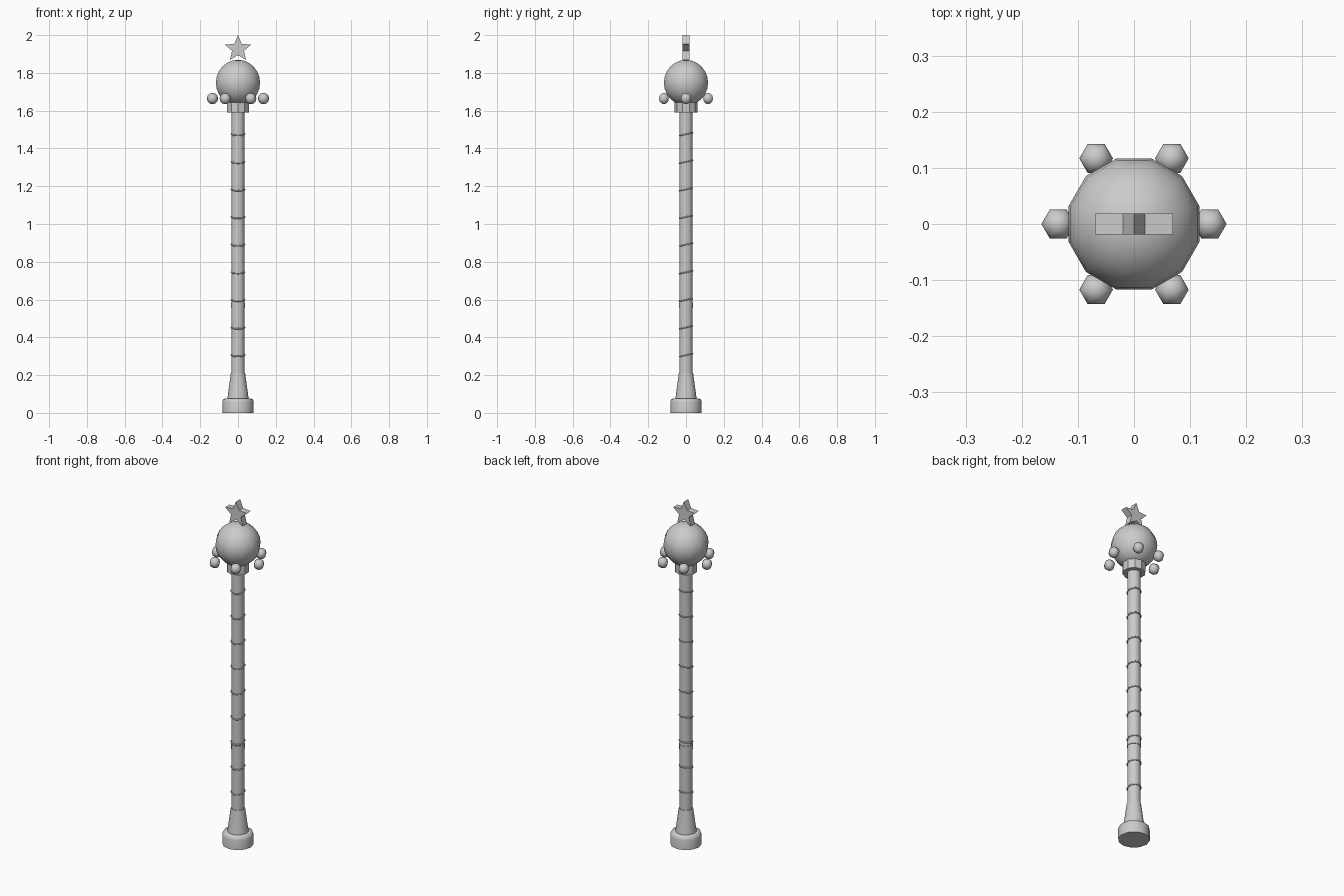
import bpy, bmesh, math

if "Cube" in bpy.data.objects:
    bpy.data.objects.remove(bpy.data.objects["Cube"])

grey = bpy.data.materials.new("light grey")
grey.diffuse_color = (0.6, 0.6, 0.6, 1)
grey.use_nodes = True
grey.node_tree.nodes["Principled BSDF"].inputs["Base Color"].default_value = grey.diffuse_color


def finish(bm, name, smooth=None):
    bmesh.ops.recalc_face_normals(bm, faces=bm.faces)
    me = bpy.data.meshes.new(name)
    bm.to_mesh(me)
    bm.free()
    ob = bpy.data.objects.new(name, me)
    bpy.context.collection.objects.link(ob)
    me.materials.append(grey)
    if smooth:
        bpy.ops.object.select_all(action='DESELECT')
        bpy.context.view_layer.objects.active = ob
        ob.select_set(True)
        bpy.ops.object.shade_smooth_by_angle(angle=math.radians(smooth))
    return ob


def lathe(name, profile, sides, smooth=None):
    """Closed solid turned round z from (radius, z) points; a vertex lies on +y."""
    bm = bmesh.new()
    rings = []
    for r, z in profile:
        rings.append([bm.verts.new((r * math.sin(math.tau * i / sides),
                                    r * math.cos(math.tau * i / sides), z))
                      for i in range(sides)])
    for a, b in zip(rings, rings[1:]):
        for i in range(sides):
            j = (i + 1) % sides
            bm.faces.new((a[i], a[j], b[j], b[i]))
    bm.faces.new(rings[0])
    bm.faces.new(rings[-1])
    return finish(bm, name, smooth)


def ball(name, radius, loc, segments, rings, turn=0.0):
    bm = bmesh.new()
    bmesh.ops.create_uvsphere(bm, u_segments=segments, v_segments=rings, radius=radius)
    ob = finish(bm, name, 75)
    ob.location = loc
    ob.rotation_euler.z = turn
    return ob


def torus(name, major, minor, loc, tilt, sides=16, tube=6):
    bm = bmesh.new()
    grid = []
    for i in range(sides):
        a = math.tau * i / sides
        ring = []
        for j in range(tube):
            b = math.tau * j / tube
            r = major + minor * math.cos(b)
            ring.append(bm.verts.new((r * math.cos(a), r * math.sin(a), minor * math.sin(b))))
        grid.append(ring)
    for i in range(sides):
        for j in range(tube):
            p, q, k = grid[i], grid[(i + 1) % sides], (j + 1) % tube
            bm.faces.new((p[j], q[j], q[k], p[k]))
    ob = finish(bm, name, 75)
    ob.location = loc
    ob.rotation_euler.x = tilt
    return ob


# Foot, flared socket and shaft
lathe("base", [(0.083, 0), (0.083, 0.058), (0.079, 0.07), (0.07, 0.076)], 12, 40)
lathe("flared_socket", [(0.057, 0.07), (0.038, 0.21)], 12, 40)
lathe("shaft", [(0.035, 0.2), (0.035, 1.62)], 12, 40)
lathe("grip_band", [(0.0375, 0.555), (0.0375, 0.583)], 12, 40)

# Tilted wire rings up the shaft
for i in range(9):
    torus(f"shaft_ring_{i + 1}", 0.0355, 0.004, (0, 0, 0.306 + i * 0.1462), 0.2)

# Collar and head ball
lathe("collar", [(0.06, 1.59), (0.06, 1.645)], 10)
ball("head_ball", 0.121, (0, 0, 1.748), 12, 12, math.radians(15))

# Six small balls round the head
for i in range(6):
    a = math.tau * i / 6
    ball(f"small_ball_{i + 1}", 0.03,
         (0.135 * math.cos(a), 0.135 * math.sin(a), 1.664), 6, 6, math.radians(30))

# Star on top
bm = bmesh.new()
front, back = [], []
for i in range(10):
    r = 0.073 if i % 2 == 0 else 0.033
    a = math.tau * i / 10
    x, z = r * math.sin(a), 1.927 + r * math.cos(a)
    front.append(bm.verts.new((x, -0.019, z)))
    back.append(bm.verts.new((x, 0.019, z)))
bm.faces.new(front)
bm.faces.new(back)
for i in range(10):
    j = (i + 1) % 10
    bm.faces.new((front[i], front[j], back[j], back[i]))
finish(bm, "star")
